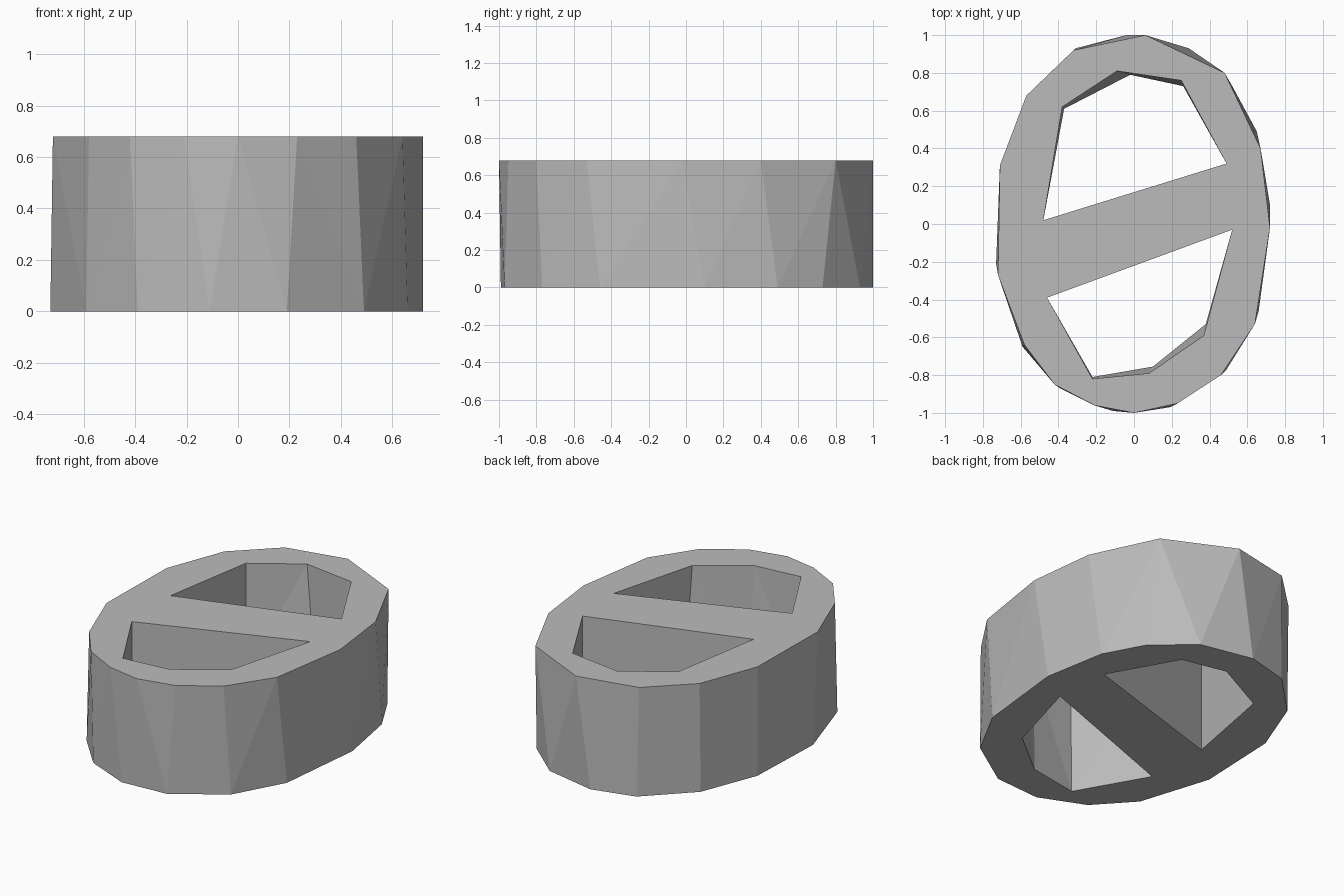
import bpy, bmesh
from mathutils import Vector

if "Cube" in bpy.data.objects:
    bpy.data.objects.remove(bpy.data.objects["Cube"])

HEIGHT = 0.68

# Outer rim outlines, clockwise from the back
RIM_TOP = [(0.06, 1.0), (0.48, 0.80), (0.67, 0.40), (0.72, -0.02), (0.64, -0.53),
           (0.46, -0.80), (0.23, -0.95), (0.0, -1.0), (-0.21, -0.96), (-0.42, -0.85),
           (-0.58, -0.64), (-0.72, -0.27), (-0.71, 0.31), (-0.57, 0.68), (-0.32, 0.92)]
RIM_BASE = [(-0.04, 1.0), (0.29, 0.93), (0.52, 0.73), (0.65, 0.49), (0.72, 0.10),
            (0.66, -0.46), (0.49, -0.77), (0.19, -0.97), (-0.11, -0.99), (-0.39, -0.87),
            (-0.59, -0.65), (-0.73, -0.21), (-0.71, 0.31), (-0.57, 0.67), (-0.31, 0.93)]

# Two openings either side of the diagonal bar
BACK_TOP = [(-0.48, 0.02), (-0.38, 0.62), (-0.09, 0.81), (0.25, 0.76), (0.49, 0.32)]
BACK_BASE = [(-0.48, 0.02), (-0.37, 0.61), (-0.02, 0.79), (0.26, 0.73), (0.49, 0.32)]
FRONT_TOP = [(0.52, -0.03), (0.37, -0.59), (0.08, -0.79), (-0.22, -0.82), (-0.46, -0.39)]
FRONT_BASE = [(0.52, -0.03), (0.38, -0.53), (0.10, -0.755), (-0.22, -0.81), (-0.46, -0.39)]

bm = bmesh.new()


def add_loop(points, z):
    """Closed outline of edges at one height."""
    verts = [bm.verts.new((x, y, z)) for x, y in points]
    edges = [bm.edges.new((v, verts[(i + 1) % len(verts)])) for i, v in enumerate(verts)]
    return verts, edges


def add_wall(top, base):
    """Join two outlines with triangles, always taking the shorter diagonal."""
    i = j = 0
    n, m = len(top), len(base)
    while i < n or j < m:
        t, b = top[i % n], base[j % m]
        t2, b2 = top[(i + 1) % n], base[(j + 1) % m]
        if j == m or (i < n and (t2.co - b.co).length <= (b2.co - t.co).length):
            bm.faces.new((t, t2, b))
            i += 1
        else:
            bm.faces.new((t, b2, b))
            j += 1


# Upright walls of the rim and the openings
cap_edges = {"top": [], "base": []}
for top_pts, base_pts in ((RIM_TOP, RIM_BASE), (BACK_TOP, BACK_BASE), (FRONT_TOP, FRONT_BASE)):
    top, top_edges = add_loop(top_pts, HEIGHT)
    base, base_edges = add_loop(base_pts, 0.0)
    add_wall(top, base)
    cap_edges["top"] += top_edges
    cap_edges["base"] += base_edges

# Flat top and underside, leaving the openings free
for name, z in (("top", 1), ("base", -1)):
    bmesh.ops.triangle_fill(bm, use_beauty=True, edges=cap_edges[name], normal=Vector((0, 0, z)))

bmesh.ops.recalc_face_normals(bm, faces=bm.faces[:])

mesh = bpy.data.meshes.new("oval_barred_ring")
bm.to_mesh(mesh)
bm.free()
ring = bpy.data.objects.new("oval_barred_ring", mesh)
bpy.context.collection.objects.link(ring)

grey = bpy.data.materials.new("plain_grey")
grey.diffuse_color = (0.5, 0.5, 0.5, 1.0)
grey.use_nodes = True
grey.node_tree.nodes["Principled BSDF"].inputs["Base Color"].default_value = grey.diffuse_color
mesh.materials.append(grey)
